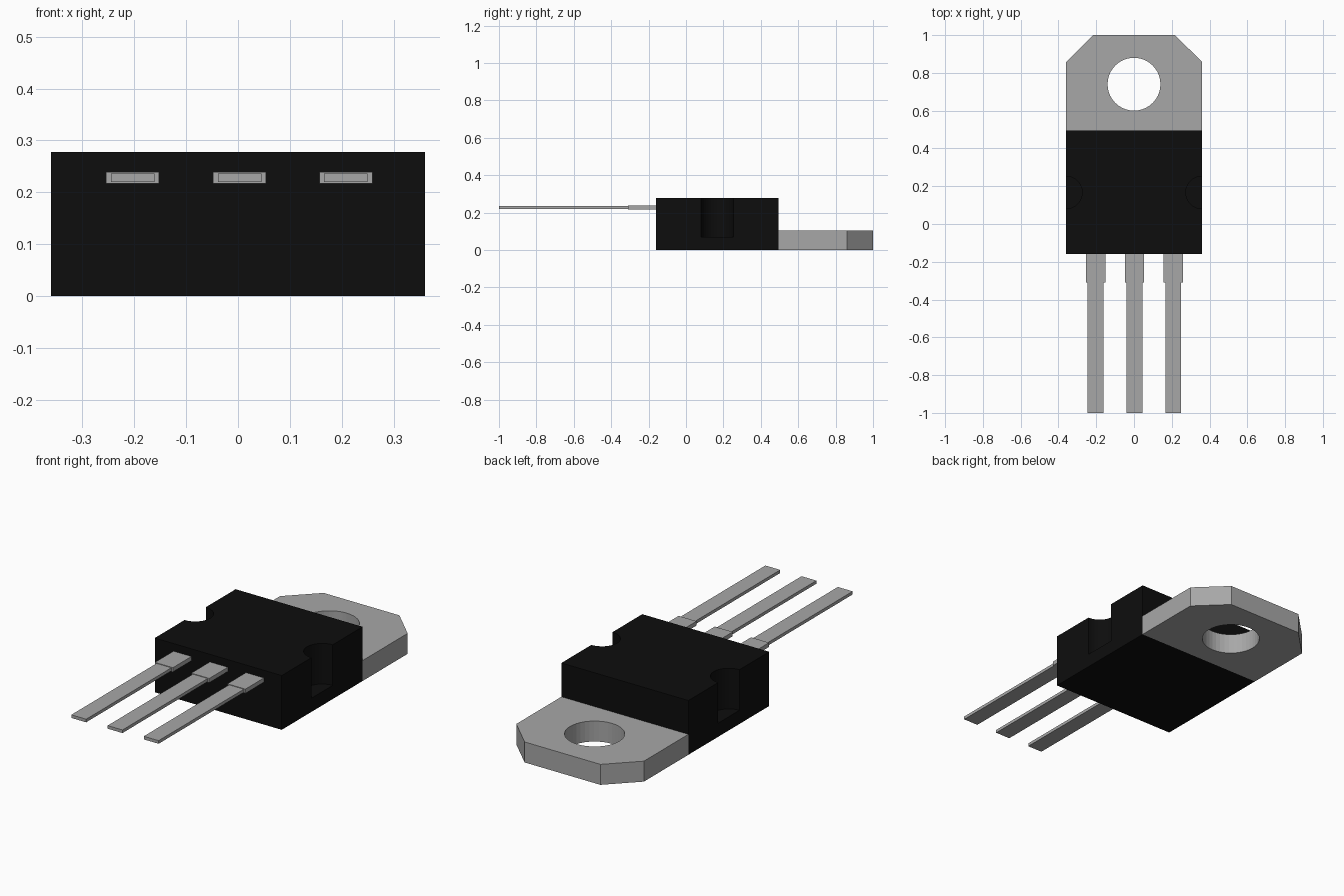
import bpy, bmesh, math

if "Cube" in bpy.data.objects:
    bpy.data.objects.remove(bpy.data.objects["Cube"])


def material(name, value):
    m = bpy.data.materials.new(name)
    m.diffuse_color = (value, value, value, 1)
    m.use_nodes = True
    m.node_tree.nodes["Principled BSDF"].inputs["Base Color"].default_value = m.diffuse_color
    return m


black = material("black plastic", 0.004)
metal = material("tinned metal", 0.39)


def prism(name, outline, z0, z1, mat):
    """Extrude an outline in the xy plane from z0 to z1."""
    bm = bmesh.new()
    base = bm.faces.new([bm.verts.new((x, y, z0)) for x, y in outline])
    top = bmesh.ops.extrude_face_region(bm, geom=[base])["geom"]
    verts = [v for v in top if isinstance(v, bmesh.types.BMVert)]
    bmesh.ops.translate(bm, verts=verts, vec=(0, 0, z1 - z0))
    bmesh.ops.recalc_face_normals(bm, faces=bm.faces)
    mesh = bpy.data.meshes.new(name)
    bm.to_mesh(mesh)
    bm.free()
    mesh.materials.append(mat)
    ob = bpy.data.objects.new(name, mesh)
    bpy.context.collection.objects.link(ob)
    return ob


def rect(x0, x1, y0, y1):
    return [(x0, y0), (x1, y0), (x1, y1), (x0, y1)]


def circle(cx, cy, r, n=32):
    return [(cx + r * math.cos(2 * math.pi * i / n),
             cy + r * math.sin(2 * math.pi * i / n)) for i in range(n)]


def cut(target, cutter):
    """Subtract the cutter, then delete it."""
    cutter.hide_render = True
    mod = target.modifiers.new("cut", 'BOOLEAN')
    mod.operation = 'DIFFERENCE'
    mod.solver = 'EXACT'
    mod.object = cutter
    bpy.context.view_layer.objects.active = target
    bpy.ops.object.modifier_apply(modifier=mod.name)
    bpy.data.objects.remove(cutter)


# Plastic body with a blind round notch in each side
W = 0.36
body = prism("body", rect(-W, W, -0.16, 0.495), 0, 0.278, black)
for side in (-1, 1):
    cut(body, prism("notch_cutter", circle(side * W, 0.167, 0.086), 0.07, 0.4, black))

# Metal mounting tab with clipped corners and a screw hole
tab = prism("mounting_tab", [(-W, 0.495), (W, 0.495), (W, 0.86), (0.215, 1.0),
                             (-0.215, 1.0), (-W, 0.855)], 0, 0.105, metal)
cut(tab, prism("hole_cutter", circle(0, 0.74, 0.14, 40), -0.1, 0.3, metal))

# Three leads, each a wide shoulder and a narrow pin
for label, x in (("left", -0.203), ("middle", 0.003), ("right", 0.208)):
    prism(label + "_lead_shoulder", rect(x - 0.051, x + 0.051, -0.31, -0.155),
          0.217, 0.239, metal)
    prism(label + "_lead_pin", rect(x - 0.042, x + 0.042, -1.0, -0.305),
          0.22, 0.236, metal)
